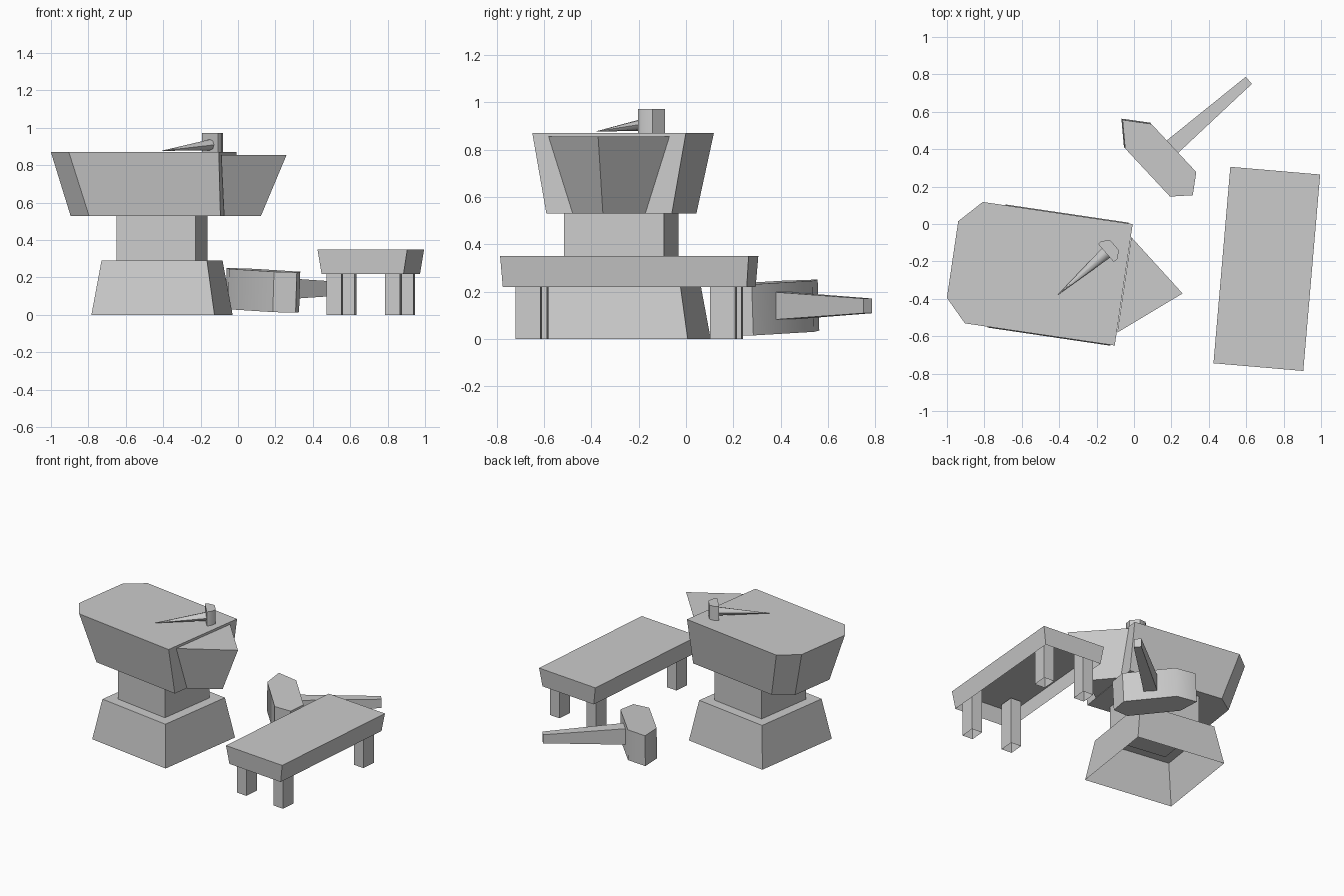
import bpy, bmesh
from math import radians, cos, sin, pi

if "Cube" in bpy.data.objects:
    bpy.data.objects.remove(bpy.data.objects["Cube"])


def loft(name, rings, loc=(0, 0, 0), rot=(0, 0, 0), cap_start=True, smooth=None):
    """Skin a list of equal-length 3D rings and cap the ends."""
    bm = bmesh.new()
    vs = [[bm.verts.new(p) for p in ring] for ring in rings]
    n = len(rings[0])
    for lo, hi in zip(vs, vs[1:]):
        for i in range(n):
            j = (i + 1) % n
            bm.faces.new((lo[i], lo[j], hi[j], hi[i]))
    bm.faces.new(vs[-1])
    if cap_start:
        bm.faces.new(vs[0][::-1])
    bmesh.ops.recalc_face_normals(bm, faces=bm.faces)
    me = bpy.data.meshes.new(name)
    bm.to_mesh(me)
    bm.free()
    ob = bpy.data.objects.new(name, me)
    bpy.context.collection.objects.link(ob)
    ob.location = loc
    ob.rotation_euler = [radians(a) for a in rot]
    if smooth:
        bpy.ops.object.select_all(action='DESELECT')
        ob.select_set(True)
        bpy.context.view_layer.objects.active = ob
        bpy.ops.object.shade_smooth_by_angle(angle=radians(smooth))
    return ob


def flat(pts, z):
    return [(x, y, z) for x, y in pts]


def rect(w, d, cx=0, cy=0):
    return [(cx + sx * w / 2, cy + sy * d / 2)
            for sx, sy in ((-1, -1), (1, -1), (1, 1), (-1, 1))]


def mirrored(half):
    """Close a half outline by mirroring it across y = 0."""
    return half + [(x, -y) for x, y in reversed(half)]


# Anvil, all parts share one turned frame with its origin at the horn joint
O, R = (-0.055, -0.325, 0), (0, 0, -8.4)
loft("anvil_base", [flat(rect(.665, .665, -.355), 0),
                    flat(rect(.57, .57, -.355), .29)], O, R, cap_start=False)
loft("anvil_waist", [flat(rect(.427, .427, -.355), .28),
                     flat(rect(.427, .427, -.355), .53)], O, R)
body_low = mirrored([(0, -.268), (-.71, -.268), (-.825, -.165)])
body_top = mirrored([(0, -.328), (-.81, -.328), (-.925, -.207)])
loft("anvil_body", [flat(body_low, .53), flat(body_top, .87)], O, R)
loft("anvil_horn", [flat([(.003, -.155), (.18, 0), (.003, .155)], .53),
                    flat([(.003, -.258), (.318, 0), (.003, .258)], .855)], O, R)

# Bench: hollow slab on four legs
B, BR = (.71, -.24, 0), (0, 0, -4.9)
loft("bench_top", [flat(rect(.44, 1.035), .22),
                   flat(rect(.482, 1.054), .35)], B, BR, cap_start=False)
for sx, side in ((-1, "left"), (1, "right")):
    for sy, end in ((-1, "front"), (1, "back")):
        foot = rect(.08, .107, sx * .157, sy * .413)
        loft(f"bench_leg_{end}_{side}", [flat(foot, 0), flat(foot, .34)],
             B, BR, cap_start=False)

# Hammer lying on the ground: pointed head and tapering handle
plan = [(.092, -.187), (.092, .165), (-.006, .286),
        (-.1, .165), (-.1, -.187), (-.006, -.265)]
loft("hammer_head", [flat(plan, -.108), flat(plan, .108)],
     (.135, .355, .131), (2.5, 0, 43), smooth=50)


def end_ring(x, w, h, z=0):
    return [(x, y, z + q) for y, q in rect(w, h)]


loft("hammer_handle", [end_ring(.06, .092, .118), end_ring(.625, .05, .062)],
     (.142, .358, .14), (0, 0, 41))

# Spike lying on the anvil: blunt cap and long point
N, NR = (-.15, -.155, .92), (0, 0, 41)
cap = mirrored([(0, -.064), (.025, -.064), (.062, -.035)])
loft("spike_cap", [flat(cap, -.05), flat(cap, .052)], N, NR, smooth=50)
sides = 8
ring = [(.01, .034 * cos(2 * pi * i / sides), -.01 + .03 * sin(2 * pi * i / sides))
        for i in range(sides)]
tip = [(-.338, y * .03, -.042 + z * .03) for x, y, z in ring]
loft("spike_shaft", [tip, ring], N, NR, smooth=50)
